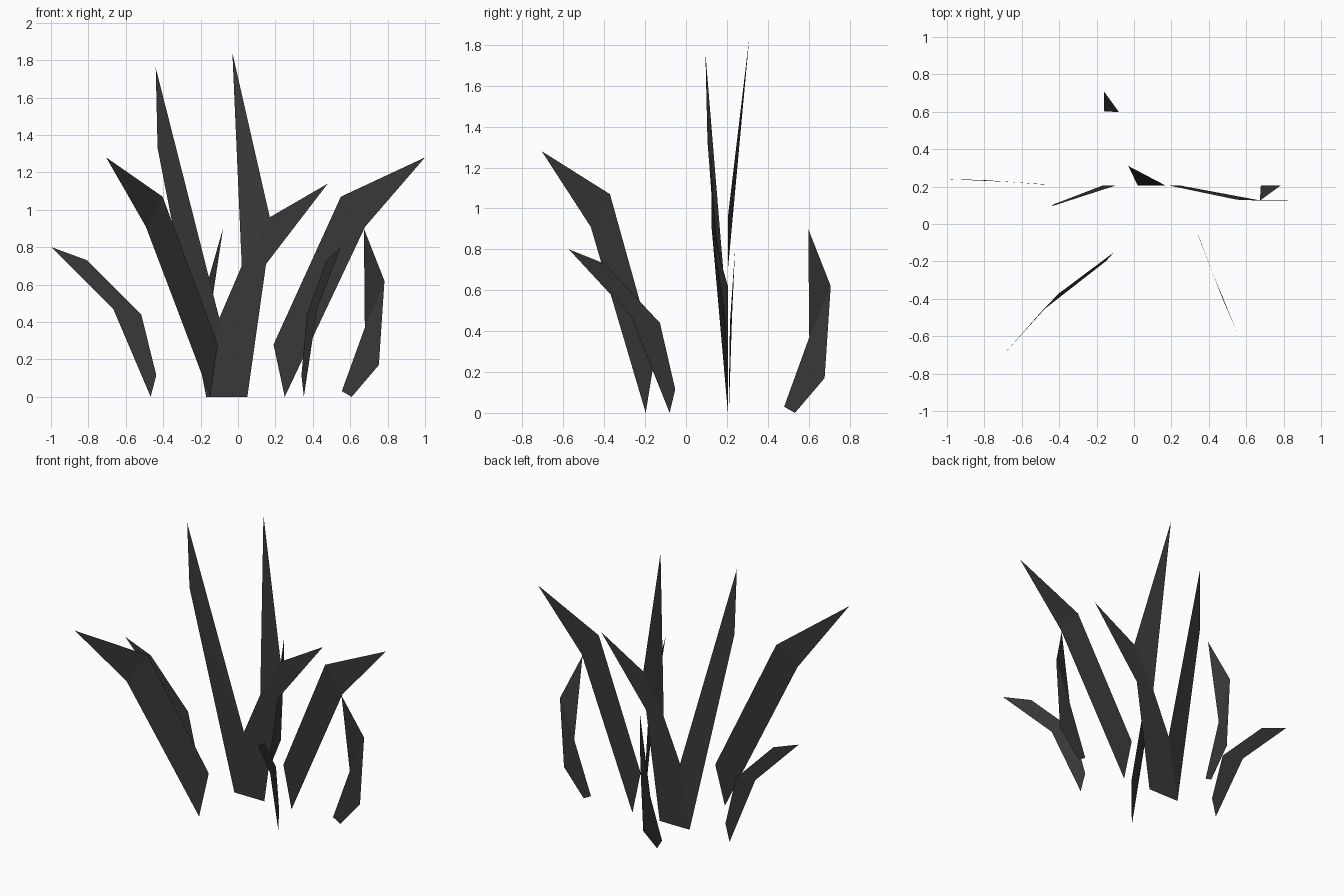
import bpy
from math import radians

if "Cube" in bpy.data.objects:
    bpy.data.objects.remove(bpy.data.objects["Cube"])

mat = bpy.data.materials.new("dark_leaf")
mat.diffuse_color = (0.04, 0.04, 0.04, 1)
mat.use_nodes = True
mat.node_tree.nodes["Principled BSDF"].inputs["Base Color"].default_value = mat.diffuse_color


def leaf(name, points, faces, base=(0, 0), angle=0):
    """Flat folded leaf; points are (along, sideways, up) from its base."""
    mesh = bpy.data.meshes.new(name)
    mesh.from_pydata(points, [], faces)
    mesh.materials.append(mat)
    obj = bpy.data.objects.new(name, mesh)
    obj.location = (base[0], base[1], 0)
    obj.rotation_euler[2] = radians(angle)
    bpy.context.collection.objects.link(obj)


# Central forked clump: flat stem, two tilted tall tips, one side tip
y = 0.205
leaf("central_clump",
     [(-0.17, y, 0), (0.05, y, 0), (0.15, y, 0.71), (0.48, y, 1.14),
      (0.17, y, 0.96), (0.02, y, 0.7), (-0.1, y, 0.42),
      (-0.03, 0.31, 1.84), (-0.44, 0.095, 1.76), (-0.43, 0.105, 1.33)],
     [(0, 1, 2, 5, 6), (2, 4, 5), (2, 3, 4), (5, 4, 7), (0, 6, 9), (6, 8, 9)])

# Tall blades with a bent tip
tall = [(0, 0, 0), (-0.06, 0, 0.28), (0.3, -0.075, 1.07),
        (0.75, -0.08, 1.28), (0.43, -0.08, 0.91)]
for side, base, angle in (("right", (0.25, y), 0), ("left", (-0.148, -0.197), 228.5)):
    leaf("tall_blade_" + side, tall, [(0, 4, 2, 1), (4, 3, 2)], base, angle)

# Short blades arching outward
arch = [(0, 0, 0), (-0.03, 0, 0.115), (0.05, -0.005, 0.44),
        (0.34, -0.025, 0.73), (0.53, -0.03, 0.8), (0.2, -0.015, 0.47)]
for side, base, angle in (("left", (-0.467, 0.21), 180), ("front", (0.352, -0.08), -65)):
    leaf("arching_blade_" + side, arch, [(0, 5, 2, 1), (5, 3, 2), (5, 4, 3)], base, angle)

# Short blades curling upward and back
curl = [(0, 0, 0), (0.145, 0, 0.17), (0.175, 0, 0.62),
        (0.065, -0.08, 0.9), (0.07, 0, 0.37), (-0.053, 0, 0.03)]
for side, base, angle in (("right", (0.608, y), 0), ("back", (-0.16, 0.533), 90)):
    leaf("curled_blade_" + side, curl, [(0, 1, 4, 5), (1, 2, 4), (2, 3, 4)], base, angle)
